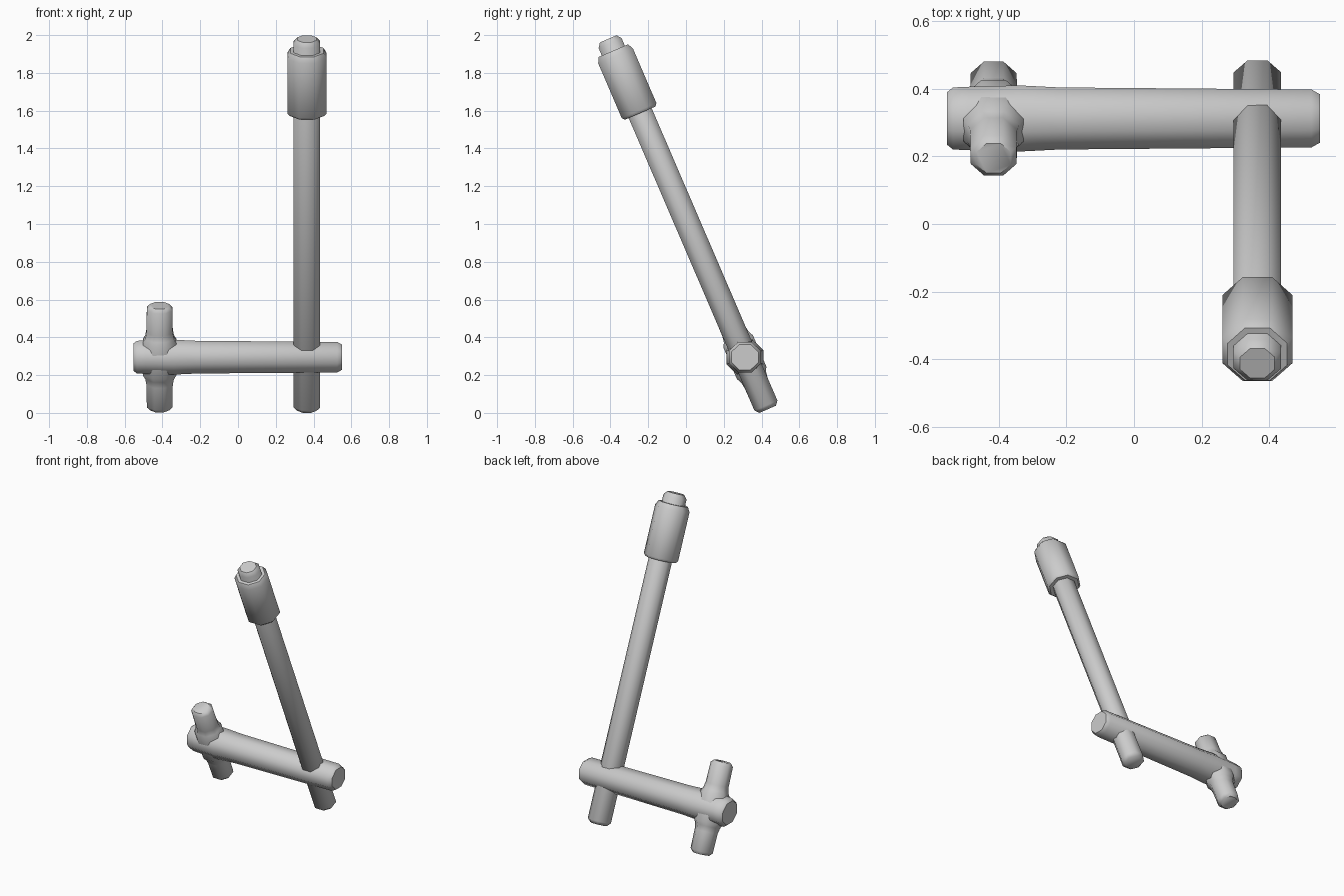
import bpy, bmesh, math
from mathutils import Vector

if "Cube" in bpy.data.objects:
    bpy.data.objects.remove(bpy.data.objects["Cube"])

SIDES = 8


def turned(name, origin, axis, profile, stretch=1.0):
    """Capped turned bar: profile is (distance along axis, radius), stretched on the u direction."""
    o, d = Vector(origin), Vector(axis).normalized()
    u = Vector((0, 1, 0)) if abs(d.x) > 0.9 else Vector((1, 0, 0))
    v = d.cross(u)
    bm = bmesh.new()
    rings = []
    for t, r in profile:
        rc = r / math.cos(math.pi / SIDES) ** 0.5
        ring = []
        for i in range(SIDES):
            a = 2 * math.pi * (i + 0.5) / SIDES
            ring.append(bm.verts.new(o + d * t + u * (rc * stretch * math.cos(a)) + v * (rc * math.sin(a))))
        rings.append(ring)
    for a, b in zip(rings, rings[1:]):
        for i in range(SIDES):
            j = (i + 1) % SIDES
            bm.faces.new((a[i], a[j], b[j], b[i]))
    bm.faces.new(rings[0][::-1])
    bm.faces.new(rings[-1])
    bmesh.ops.recalc_face_normals(bm, faces=bm.faces)
    mesh = bpy.data.meshes.new(name)
    bm.to_mesh(mesh)
    bm.free()
    ob = bpy.data.objects.new(name, mesh)
    bpy.context.collection.objects.link(ob)
    bpy.ops.object.select_all(action='DESELECT')
    ob.select_set(True)
    bpy.context.view_layer.objects.active = ob
    bpy.ops.object.shade_smooth_by_angle(angle=math.radians(50))
    return ob


lean = (0, -0.43, 1)
foot = (0.365, 0.423, 0.039)

# Leaning lever, running through the grip to its rounded tip
turned("lever", foot, lean,
       [(-0.022, 0.050), (0, 0.069), (2.088, 0.069), (2.113, 0.050)], 1.06)

# Thick sleeve at the top of the lever
turned("grip", foot, lean,
       [(1.685, 0.092), (1.70, 0.104), (2.015, 0.104), (2.045, 0.088)], 1.04)

# Horizontal shaft, slightly swollen where the cross arm joins
turned("shaft", (0, 0.312, 0.295), (1, 0, 0),
       [(-0.553, 0.076), (-0.535, 0.090), (-0.49, 0.092), (-0.34, 0.096),
        (-0.22, 0.090), (0.525, 0.084), (0.55, 0.070)], 1.06)

# Cross arm parallel to the lever, flared at the shaft
half = [(0.09, 0.088), (0.115, 0.075), (0.15, 0.069), (0.278, 0.067), (0.298, 0.050)]
turned("cross_arm", (-0.415, 0.312, 0.295), lean,
       [(-t, r) for t, r in reversed(half)] + half, 1.05)
